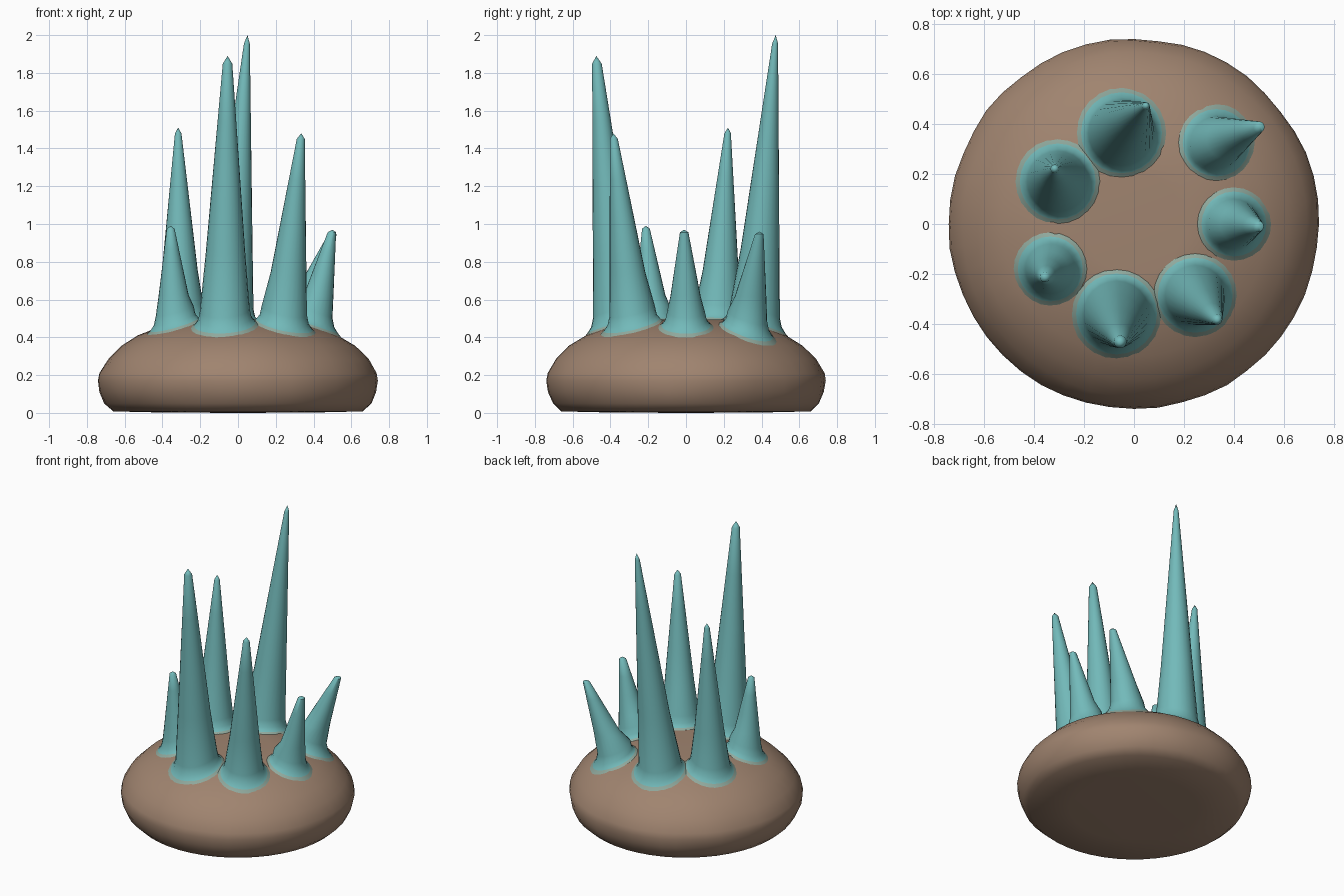
import bpy, bmesh, math
from mathutils import Vector, noise

if "Cube" in bpy.data.objects:
    bpy.data.objects.remove(bpy.data.objects["Cube"])


def material(name, rgb):
    m = bpy.data.materials.new(name)
    m.diffuse_color = (*rgb, 1)
    m.use_nodes = True
    m.node_tree.nodes["Principled BSDF"].inputs["Base Color"].default_value = m.diffuse_color
    return m


BROWN = material("brown_rock", (0.35, 0.23, 0.16))
BLEND = material("pale_teal", (0.28, 0.40, 0.34))
TEAL = material("teal_crystal", (0.17, 0.49, 0.49))

# Rounded mound profile: (radius, height) from top centre to underside
PROFILE = [(0, .485), (.2, .495), (.32, .485), (.43, .45), (.53, .41), (.62, .355),
           (.69, .285), (.735, .21), (.742, .17), (.732, .11), (.705, .05),
           (.66, .008), (.4, .002), (0, 0)]


def top_height(r):
    for (r0, z0), (r1, z1) in zip(PROFILE[:8], PROFILE[1:8]):
        if r <= r1:
            return z0 + (z1 - z0) * (r - r0) / (r1 - r0)
    return .2


def loft(name, rings, mats, ring_mats):
    """Skin a list of vertex rings; a single-point ring closes an end."""
    bm = bmesh.new()
    vs = [[bm.verts.new(p) for p in ring] for ring in rings]
    for k, (a, b) in enumerate(zip(vs, vs[1:])):
        n = max(len(a), len(b))
        for i in range(n):
            j = (i + 1) % n
            if len(a) == 1:
                f = bm.faces.new((a[0], b[i], b[j]))
            elif len(b) == 1:
                f = bm.faces.new((a[i], a[j], b[0]))
            else:
                f = bm.faces.new((a[i], a[j], b[j], b[i]))
            f.material_index = ring_mats[k]
            f.smooth = True
    bmesh.ops.recalc_face_normals(bm, faces=bm.faces)
    me = bpy.data.meshes.new(name)
    bm.to_mesh(me)
    bm.free()
    for m in mats:
        me.materials.append(m)
    ob = bpy.data.objects.new(name, me)
    bpy.context.collection.objects.link(ob)
    bpy.context.view_layer.objects.active = ob
    ob.select_set(True)
    bpy.ops.object.shade_smooth_by_angle(angle=math.radians(50))
    ob.select_set(False)
    return ob


# Mound, with slight lumps on its flank
rings = []
for r, z in PROFILE:
    ring = []
    for i in range(48 if r else 1):
        a = math.tau * i / 48
        p = Vector((r * math.cos(a), r * math.sin(a), z))
        if .03 < z < .42:
            s = 1 + .012 * noise.noise(p * 5)
            p.x, p.y = p.x * s, p.y * s
        ring.append(p)
    rings.append(ring)
loft("rock_base", rings, [BROWN], [0] * len(rings))


# Leaning spikes with a flared foot that follows the mound surface
def spike(name, cx, cy, r, tx, ty, tz, blunt):
    tip, foot = Vector((tx, ty, tz)), Vector((cx, cy, .5))
    dirs = [(math.cos(math.tau * i / 24), math.sin(math.tau * i / 24)) for i in range(24)]
    rings = []
    for grow, lift in ((.06, -.008), (.03, .01), (.01, .035), (0, .08)):
        ring = []
        for c, s in dirs:
            x, y = cx + (r + grow) * c, cy + (r + grow) * s
            ring.append((x, y, top_height(math.hypot(x, y)) + lift))
        rings.append(ring)
    for t in (.25, .5, .75, .97):
        p = foot.lerp(tip, t)
        q = r + (blunt - r) * t
        rings.append([(p.x + q * c, p.y + q * s, p.z) for c, s in dirs])
    rings.append([tip])
    loft(name, rings, [TEAL, BLEND], [1] + [0] * len(rings))


SPIKES = {
    "spike_back": (-.05, .365, .132, .05, .475, 2.0, .012),
    "spike_back_right": (.33, .325, .105, .505, .39, .96, .02),
    "spike_right": (.40, 0, .10, .50, -.01, .97, .02),
    "spike_front_right": (.245, -.285, .12, .335, -.385, 1.48, .018),
    "spike_front": (-.07, -.36, .132, -.055, -.475, 1.89, .022),
    "spike_front_left": (-.335, -.18, .10, -.357, -.213, .99, .018),
    "spike_back_left": (-.305, .17, .122, -.317, .222, 1.51, .014),
}
for name, args in SPIKES.items():
    spike(name, *args)
